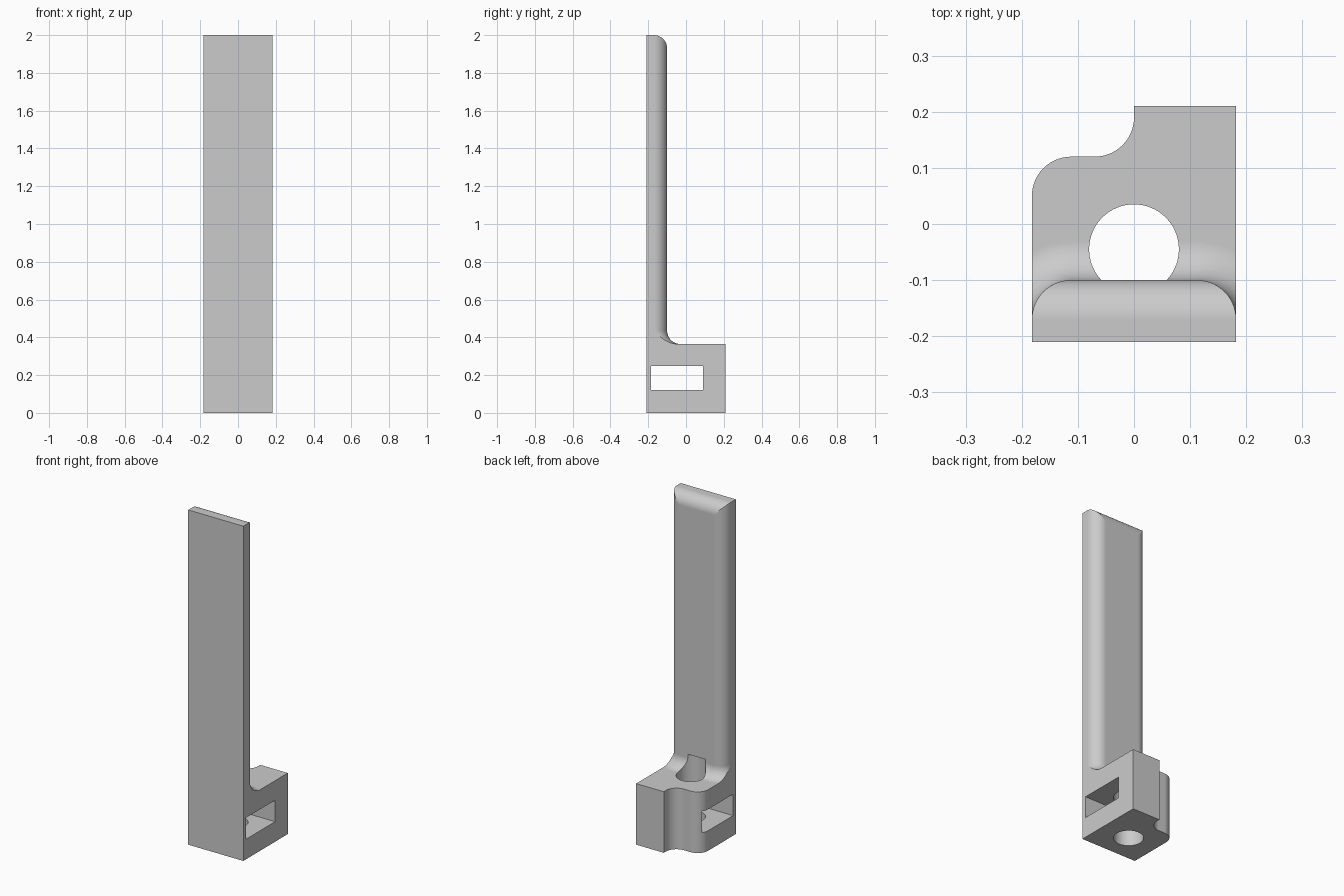
import bpy, bmesh
from math import sin, cos, pi, sqrt, asin, acos, radians

W, D = 0.182, 0.21            # half width, half depth
BASE_H, TOP = 0.365, 2.0
BACK = -0.10                  # rear face of the upright
R = 0.07                      # shared fillet radius
STEPS = 14

if "Cube" in bpy.data.objects:
    bpy.data.objects.remove(bpy.data.objects["Cube"], do_unlink=True)

grey = bpy.data.materials.new("light_grey")
grey.use_nodes = True
grey.diffuse_color = (0.6, 0.6, 0.6, 1)
grey.node_tree.nodes["Principled BSDF"].inputs["Base Color"].default_value = (0.6, 0.6, 0.6, 1)


def arc(cx, cy, r, a0, a1, n=STEPS):
    return [(cx + r * cos(a0 + (a1 - a0) * i / n), cy + r * sin(a0 + (a1 - a0) * i / n))
            for i in range(n + 1)]


def loft(name, rings):
    """Closed solid through a stack of (outline, height) rings."""
    bm = bmesh.new()
    loops = [[bm.verts.new((x, y, z)) for x, y in pts] for pts, z in rings]
    bm.faces.new(loops[0][::-1])
    bm.faces.new(loops[-1])
    for a, b in zip(loops, loops[1:]):
        for i in range(len(a)):
            j = (i + 1) % len(a)
            bm.faces.new((a[i], a[j], b[j], b[i]))
    bmesh.ops.recalc_face_normals(bm, faces=bm.faces)
    mesh = bpy.data.meshes.new(name)
    bm.to_mesh(mesh)
    bm.free()
    mesh.materials.append(grey)
    obj = bpy.data.objects.new(name, mesh)
    bpy.context.collection.objects.link(obj)
    return obj


def combine(target, other, operation):
    mod = target.modifiers.new(operation, 'BOOLEAN')
    mod.operation, mod.solver, mod.object = operation, 'EXACT', other
    bpy.context.view_layer.objects.active = target
    bpy.ops.object.modifier_apply(modifier=mod.name)
    bpy.data.objects.remove(other, do_unlink=True)


# Base block with a concave and a convex rounded step at the rear
shelf = 0.12
outline = [(-W, -D), (W, -D), (W, D), (0, D)]
outline += arc(-R, shelf + R, R, 0, -pi / 2)
outline += arc(-W + R, shelf - R, R, pi / 2, pi)
bracket = loft("bracket", [(outline, 0), (outline, BASE_H)])


# Upright: rounded rear edges, flared foot, rounded top edge
def upright_ring(spread, drop):
    cx, cy, r = W - R, BACK - R, R + spread
    right = arc(cx, cy, r, acos(R / r), asin(drop / R) if drop < R else pi / 2)
    return [(-W, -D), (W, -D)] + right + [(-x, y) for x, y in reversed(right)]


rings = []
for i in range(STEPS + 1):
    a = pi / 2 * i / STEPS
    rings.append((upright_ring(R * (1 - sin(a)), R), BASE_H + R * (1 - cos(a))))
for i in range(STEPS + 1):
    a = pi / 2 * i / STEPS
    rings.append((upright_ring(0, max(R * cos(a), 0.0002)), TOP - R + R * sin(a)))
combine(bracket, loft("upright", rings), 'UNION')

# Vertical bore reaching into the foot of the upright
bore = arc(0, -0.045, 0.08, 0, 2 * pi, 64)[:-1]
combine(bracket, loft("bore_cutter", [(bore, -0.1), (bore, 0.455)]), 'DIFFERENCE')

# Rectangular slot through both sides
slot = [(-0.5, -0.185), (0.5, -0.185), (0.5, 0.09), (-0.5, 0.09)]
combine(bracket, loft("slot_cutter", [(slot, 0.12), (slot, 0.248)]), 'DIFFERENCE')

# Clean up coplanar seams, then shade smooth with crisp edges
bm = bmesh.new()
bm.from_mesh(bracket.data)
bmesh.ops.remove_doubles(bm, verts=bm.verts, dist=0.00005)
bmesh.ops.dissolve_limit(bm, angle_limit=radians(0.3), verts=bm.verts, edges=bm.edges)
bm.to_mesh(bracket.data)
bm.free()
bracket.select_set(True)
bpy.context.view_layer.objects.active = bracket
bpy.ops.object.shade_smooth_by_angle(angle=radians(25))
normals = bracket.modifiers.new("flat_faces", 'WEIGHTED_NORMAL')
normals.keep_sharp = True
